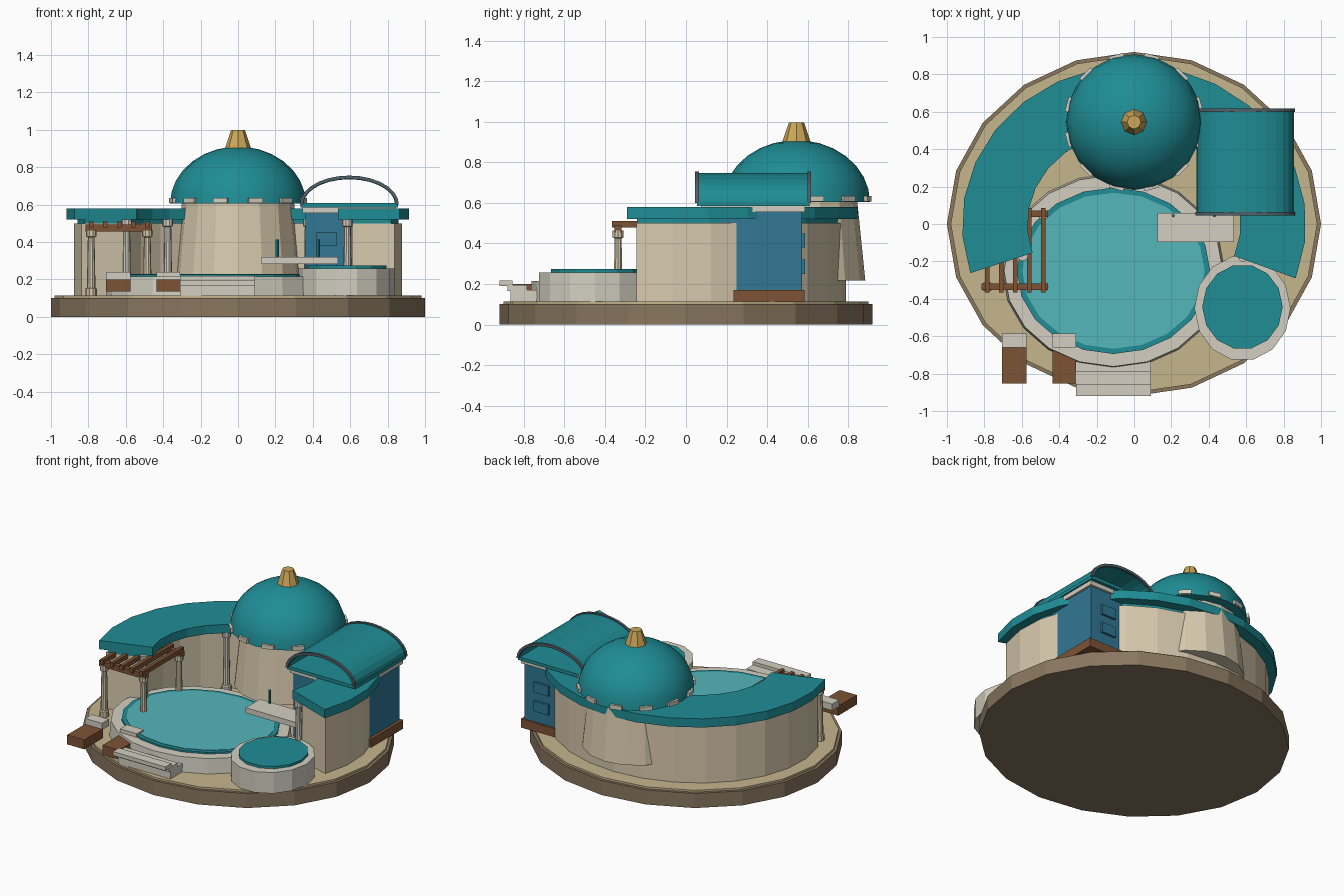
import bpy, bmesh
from math import sin, cos, pi, radians

if "Cube" in bpy.data.objects:
    bpy.data.objects.remove(bpy.data.objects["Cube"])


def material(name, r, g, b):
    m = bpy.data.materials.new(name)
    m.diffuse_color = [(c / 255) ** 2.2 for c in (r, g, b)] + [1]
    m.use_nodes = True
    m.node_tree.nodes["Principled BSDF"].inputs["Base Color"].default_value = m.diffuse_color
    return m


TEAL = material("teal", 36, 140, 148)
WATER = material("water", 84, 180, 186)
SAND = material("sand", 196, 180, 140)
EARTH = material("earth", 136, 118, 95)
PLASTER = material("plaster", 214, 200, 172)
STONE = material("stone", 210, 206, 192)
WOOD = material("wood", 125, 84, 56)
BLUE = material("blue", 52, 118, 146)
GOLD = material("gold", 204, 166, 88)
METAL = material("metal", 80, 98, 105)


def finish(bm, name, mat, smooth=False):
    bmesh.ops.recalc_face_normals(bm, faces=bm.faces)
    me = bpy.data.meshes.new(name)
    bm.to_mesh(me)
    bm.free()
    me.materials.append(mat)
    if smooth:
        me.shade_smooth()
    ob = bpy.data.objects.new(name, me)
    bpy.context.collection.objects.link(ob)
    return ob


def box(name, mat, x, y, z):
    bm = bmesh.new()
    bmesh.ops.create_cube(bm, size=1)
    for v in bm.verts:
        for i, (a, b) in enumerate((x, y, z)):
            v.co[i] = (a + b) / 2 + v.co[i] * (b - a)
    return finish(bm, name, mat)


def lathe(name, mat, cx, cy, profile, sides, sy=1.0, smooth=False):
    """Closed stack of (radius, z) rings, optionally squashed in y."""
    bm = bmesh.new()
    rings = [[bm.verts.new((cx + r * cos(2 * pi * i / sides), cy + sy * r * sin(2 * pi * i / sides), z))
              for i in range(sides)] for r, z in profile]
    for a, b in zip(rings, rings[1:]):
        for i in range(sides):
            j = (i + 1) % sides
            bm.faces.new((a[i], a[j], b[j], b[i]))
    bm.faces.new(rings[0])
    bm.faces.new(rings[-1])
    return finish(bm, name, mat, smooth)


def sweep(name, mat, sections):
    """Skin through equal-length cross-sections and cap both ends."""
    bm = bmesh.new()
    rows = [[bm.verts.new(p) for p in s] for s in sections]
    for a, b in zip(rows, rows[1:]):
        for i in range(len(a)):
            j = (i + 1) % len(a)
            bm.faces.new((a[i], a[j], b[j], b[i]))
    bm.faces.new(rows[0])
    bm.faces.new(rows[-1])
    return finish(bm, name, mat)


def crescent(name, mat, outer, inner, z0, z1, a0, a1, n=16):
    secs = []
    for i in range(n + 1):
        t = radians(a0 + (a1 - a0) * i / n)
        secs.append([(r[0] * cos(t), r[1] * sin(t), z)
                     for r, z in ((outer, z0), (outer, z1), (inner, z1), (inner, z0))])
    return sweep(name, mat, secs)


def arch(name, mat, y0, y1, rx, rz, thick, n=14):
    secs = []
    for i in range(n + 1):
        t = pi * i / n
        c, s = cos(t), sin(t)
        lo = (0.595 + (rx - thick) * c, 0.6 + (rz - thick) * s)
        hi = (0.595 + rx * c, 0.6 + rz * s)
        secs.append([(lo[0], y0, lo[1]), (hi[0], y0, hi[1]), (hi[0], y1, hi[1]), (lo[0], y1, lo[1])])
    return sweep(name, mat, secs)


# Ground disc
lathe("base", EARTH, 0, 0, [(1, 0), (1, 0.1)], 20, 0.92)
lathe("sand_top", SAND, 0, 0, [(0.98, 0.1), (0.98, 0.113)], 20, 0.92)

# Crescent gallery and its flat roof
crescent("gallery_wall", PLASTER, (0.88, 0.79), (0.64, 0.56), 0.11, 0.5, -18, 198)
crescent("roof_underlayer", TEAL, (0.86, 0.78), (0.62, 0.54), 0.5, 0.525, -18, 198)
crescent("gallery_roof", TEAL, (0.92, 0.85), (0.57, 0.5), 0.52, 0.58, -20, 198)

# Domed tower
CY = 0.545
lathe("tower", PLASTER, 0, CY, [(0.34, 0.217), (0.3, 0.61)], 16)
dome = [(0.363 * cos(t), 0.605 + 0.305 * sin(t)) for t in [radians(a) for a in range(0, 86, 12)]]
lathe("dome", TEAL, 0, CY, dome + [(0.02, 0.91)], 20, smooth=True)
bpy.context.view_layer.objects.active = bpy.data.objects["dome"]
bpy.data.objects["dome"].select_set(True)
bpy.ops.object.shade_smooth_by_angle(angle=radians(40))
lathe("finial", GOLD, 0, CY, [(0.07, 0.9), (0.055, 0.945), (0.037, 0.998)], 8)
for k in range(12):
    br = box("dome_bracket", STONE, (0.29, 0.372), (-0.04, 0.04), (0.607, 0.635))
    br.location = (0, CY, 0)
    br.rotation_euler.z = radians(15 + 30 * k)

# Blue pavilion with open barrel vault
box("pavilion_plinth", WOOD, (0.34, 0.85), (0.235, 0.585), (0.11, 0.17))
box("pavilion_body", BLUE, (0.36, 0.83), (0.09, 0.572), (0.113, 0.56))
box("pavilion_cornice", STONE, (0.345, 0.845), (0.075, 0.587), (0.555, 0.585))
box("vault_slab", TEAL, (0.335, 0.855), (0.055, 0.61), (0.585, 0.607))
arch("vault_shell", TEAL, 0.06, 0.605, 0.257, 0.147, 0.012)
for y in (0.045, 0.6):
    arch("vault_rim", METAL, y, y + 0.018, 0.265, 0.155, 0.018)
for x in (0.42, 0.64):
    for z in (0.25, 0.38):
        box("back_window", BLUE, (x, x + 0.11), (0.565, 0.587), (z, z + 0.07))
        box("front_window", BLUE, (x, x + 0.11), (0.075, 0.1), (z, z + 0.07))

# Main pool
PX, PY = -0.11, -0.25
lathe("pool_deck", STONE, PX, PY, [(0.595, 0.11), (0.585, 0.215)], 20, 0.875)
lathe("pool_rim", TEAL, PX, PY, [(0.517, 0.2), (0.517, 0.226)], 20, 0.86)
lathe("pool_water", WATER, PX, PY, [(0.488, 0.2), (0.488, 0.229)], 20, 0.855)

# Small raised pool
lathe("small_pool_wall", STONE, 0.58, -0.45, [(0.257, 0.113), (0.257, 0.257)], 14, 1.1)
lathe("small_pool_water", TEAL, 0.58, -0.443, [(0.215, 0.25), (0.215, 0.273)], 14, 1.06)

# Entry steps, each overhanging the one below
for y0, y1, z0, z1 in ((-0.92, -0.855, 0.19, 0.217), (-0.88, -0.785, 0.165, 0.195), (-0.865, -0.735, 0.113, 0.17)):
    box("entry_step", STONE, (-0.31, 0.09), (y0, y1), (z0, z1))

# Loungers with stone headrests
for x0, x1 in ((-0.705, -0.575), (-0.437, -0.31)):
    box("lounger", WOOD, (x0, x1), (-0.853, -0.65), (0.135, 0.2))
    box("lounger_headrest", STONE, (x0, x1), (-0.66, -0.585), (0.195, 0.24))

# Diving platform and posts
box("diving_platform", STONE, (0.125, 0.535), (-0.095, 0.06), (0.283, 0.32))
for x in (0.21, 0.43):
    lathe("platform_post", TEAL, x, 0.045, [(0.009, 0.31), (0.009, 0.412)], 8)


def column(name, x, y, z1, mat):
    lathe(name, mat, x, y, [(0.03, 0.113), (0.03, 0.15), (0.023, 0.155), (0.018, z1 - 0.04),
                            (0.028, z1 - 0.035), (0.028, z1)], 10)


# Colonnade and pergola
for x, y in ((-0.595, -0.17), (-0.375, 0.41), (0.375, 0.41), (0.585, -0.175)):
    column("gallery_column", x, y, 0.52, STONE)
for x, y in ((-0.785, -0.335), (-0.485, -0.335), (-0.485, 0.05)):
    column("pergola_column", x, y, 0.465, PLASTER)
for y in (-0.335, 0.055):
    box("pergola_rail", WOOD, (-0.815, -0.46), (y - 0.017, y + 0.017), (0.455, 0.492))
for i in range(5):
    x = -0.785 + 0.075 * i
    box("pergola_slat", WOOD, (x - 0.012, x + 0.012), (-0.365, 0.085), (0.478, 0.51))
